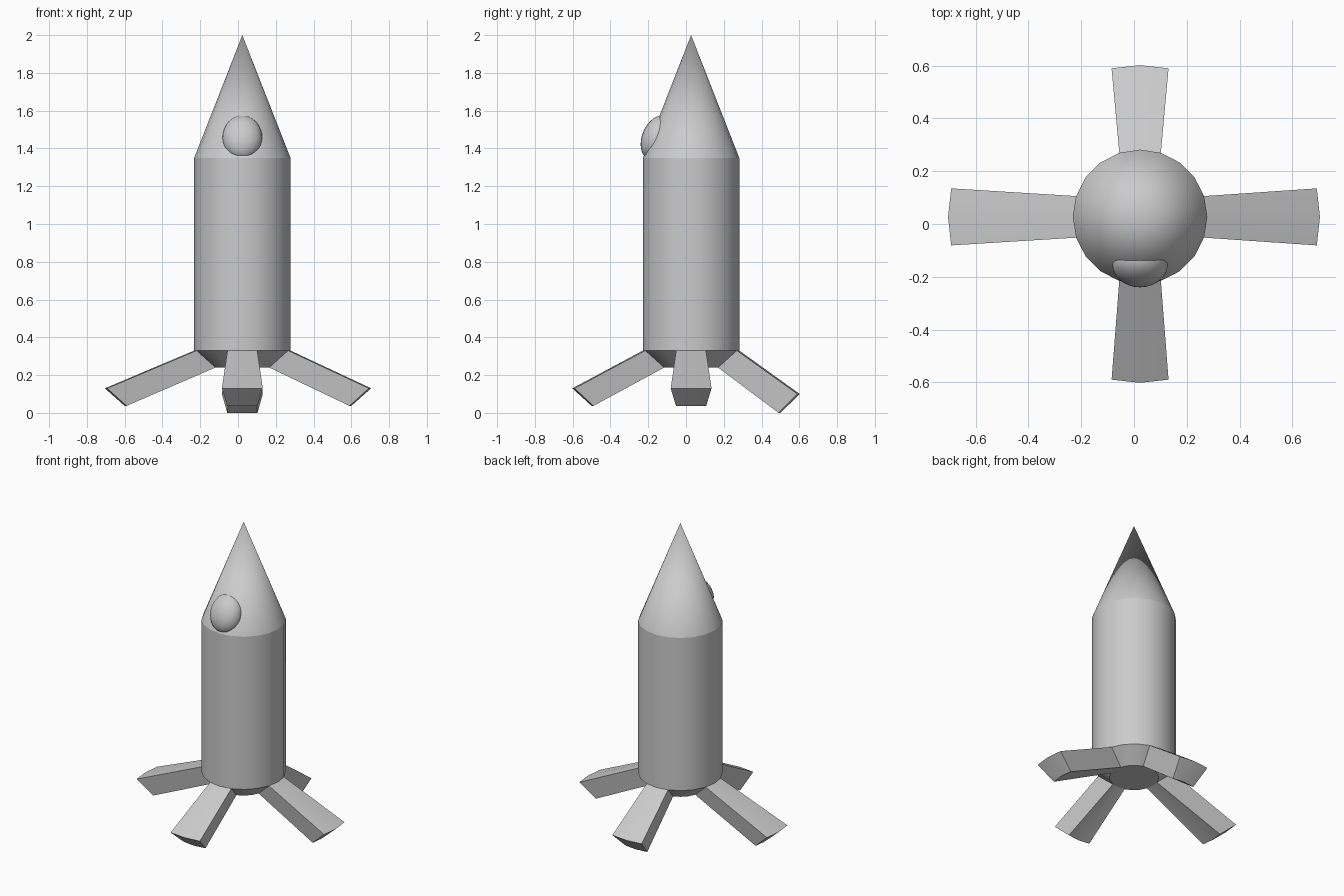
import bpy, bmesh, math
from mathutils import Vector

if "Cube" in bpy.data.objects:
    bpy.data.objects.remove(bpy.data.objects["Cube"])

CX, CY, SIDES = 0.023, 0.027, 20
STEP = 2 * math.pi / SIDES
R_TOP, Z_TOP = 0.255, 0.33       # upper edge of the bottom chamfer
R_LOW, Z_LOW = 0.15, 0.24        # lower edge of the bottom chamfer


def finish(name, bm, angle=30):
    bmesh.ops.recalc_face_normals(bm, faces=bm.faces)
    me = bpy.data.meshes.new(name)
    bm.to_mesh(me)
    bm.free()
    ob = bpy.data.objects.new(name, me)
    bpy.context.collection.objects.link(ob)
    bpy.ops.object.select_all(action='DESELECT')
    ob.select_set(True)
    bpy.context.view_layer.objects.active = ob
    bpy.ops.object.shade_smooth_by_angle(angle=math.radians(angle))
    return ob


def lathe(name, profile, apex=None):
    bm = bmesh.new()
    rings = [[bm.verts.new((CX + r * math.cos(i * STEP), CY + r * math.sin(i * STEP), z))
              for i in range(SIDES)] for r, z in profile]
    for a, b in zip(rings, rings[1:]):
        for i in range(SIDES):
            j = (i + 1) % SIDES
            bm.faces.new((a[i], a[j], b[j], b[i]))
    bm.faces.new(rings[0][::-1])
    tip = bm.verts.new((CX, CY, apex))
    for i in range(SIDES):
        bm.faces.new((rings[-1][i], rings[-1][(i + 1) % SIDES], tip))
    return finish(name, bm, 20)


def leg(name, angle, reach_top, z_top, reach_low, z_low):
    """Leg grown from two neighbouring chamfer faces; reaches are from the body axis."""
    bm = bmesh.new()
    d = Vector((math.cos(angle), math.sin(angle), 0))
    s = Vector((-d.y, d.x, 0))
    c = Vector((CX, CY, 0))

    def row(reach, half, drop, z):
        return [bm.verts.new(c + d * (reach - drop * abs(k)) + s * half * k + Vector((0, 0, z)))
                for k in (-1, 0, 1)]

    cs, sn = 1 - math.cos(STEP), math.sin(STEP)
    root = row(R_TOP, R_TOP * sn, R_TOP * cs, Z_TOP) + row(R_LOW, R_LOW * sn, R_LOW * cs, Z_LOW)[::-1]
    end = row(reach_top, 0.108, 0.012, z_top) + row(reach_low, 0.08, 0.01, z_low)[::-1]
    for i in range(6):
        j = (i + 1) % 6
        bm.faces.new((root[i], root[j], end[j], end[i]))
    for i in (0, 1):
        bm.faces.new((end[i], end[i + 1], end[4 - i], end[5 - i]))
    return finish(name, bm)


# fuselage with chamfered base and pointed nose
lathe("fuselage", [(R_LOW, Z_LOW), (R_TOP, Z_TOP), (R_TOP, 1.35)], apex=2.0)

# four splayed legs, the back one slightly lower
leg("right_leg", 0, 0.705 - CX, 0.13, 0.60 - CX, 0.037)
leg("left_leg", math.pi, 0.705 + CX, 0.13, 0.60 + CX, 0.037)
leg("front_leg", -math.pi / 2, 0.602 + CY, 0.13, 0.50 + CY, 0.037)
leg("back_leg", math.pi / 2, 0.602 - CY, 0.10, 0.50 - CY, 0.0)

# bulging window lying along the nose slope
bpy.ops.mesh.primitive_uv_sphere_add(segments=24, ring_count=16, radius=1,
                                     location=(CX, -0.155, 1.457))
window = bpy.context.object
window.name = "window"
window.scale = (0.105, 0.078, 0.122)
window.rotation_euler.x = -math.atan2(0.255, 0.65)
bpy.ops.object.shade_smooth()
